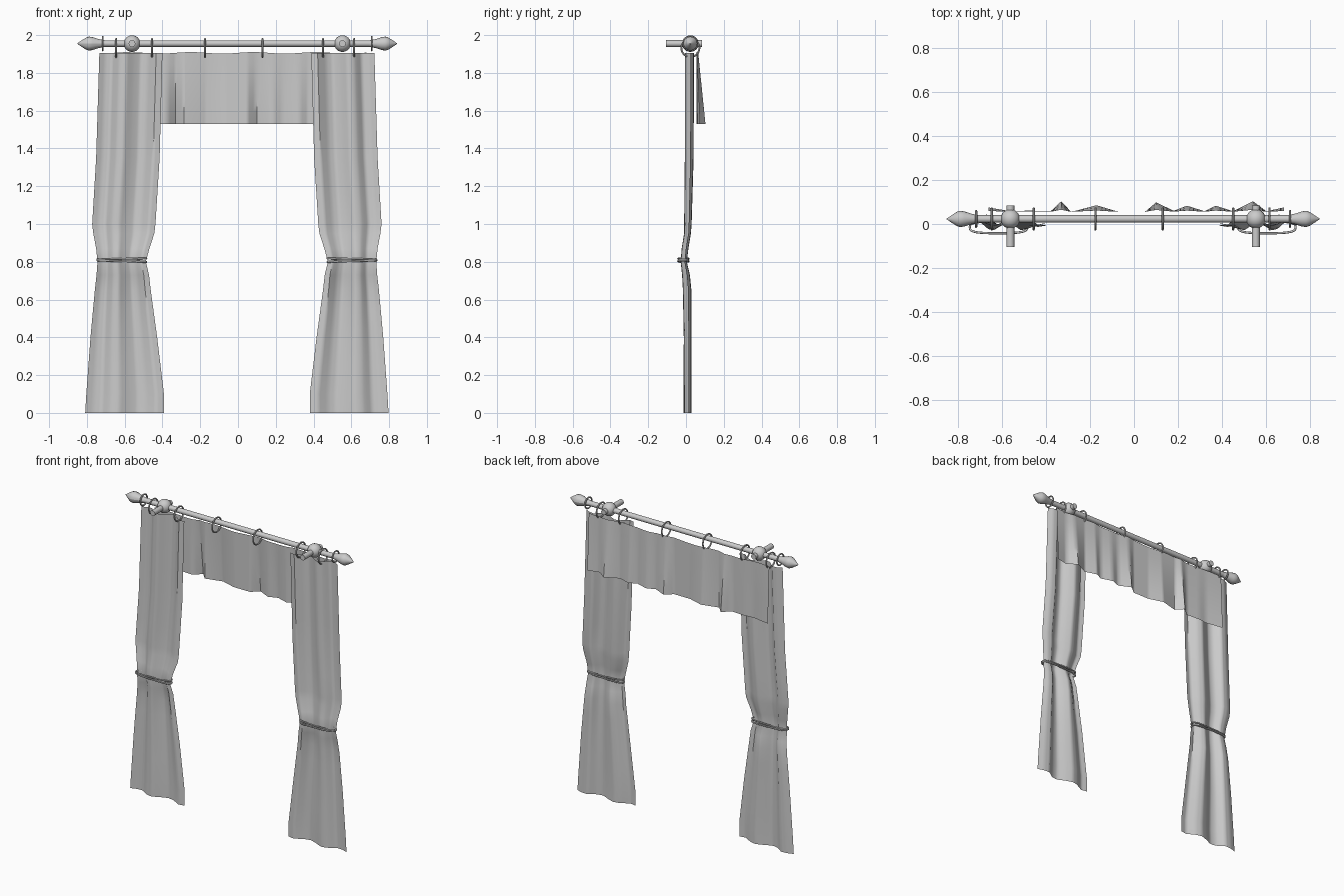
import bpy, math
from mathutils import Vector

if "Cube" in bpy.data.objects:
    bpy.data.objects.remove(bpy.data.objects["Cube"])

ROD_Y, ROD_Z, MID = 0.023, 1.955, -0.004
SIDES = ((-1, "left"), (1, "right"))


def interp(pts, t):
    for a, b in zip(pts, pts[1:]):
        if t <= b[0]:
            f = max(0, (t - a[0]) / (b[0] - a[0]))
            return [u + (v - u) * f for u, v in zip(a[1:], b[1:])]
    return list(pts[-1][1:])


def mesh_obj(name, verts, faces):
    me = bpy.data.meshes.new(name)
    me.from_pydata(verts, [], faces)
    me.update()
    ob = bpy.data.objects.new(name, me)
    bpy.context.collection.objects.link(ob)
    smooth(ob, 50)
    return ob


def smooth(ob, angle=40):
    bpy.ops.object.select_all(action='DESELECT')
    ob.select_set(True)
    bpy.context.view_layer.objects.active = ob
    bpy.ops.object.shade_smooth_by_angle(angle=math.radians(angle))


def grid(name, rows):
    n = len(rows[0])
    faces = [(r * n + i, r * n + i + 1, (r + 1) * n + i + 1, (r + 1) * n + i)
             for r in range(len(rows) - 1) for i in range(n - 1)]
    return mesh_obj(name, [p for row in rows for p in row], faces)


def cylinder(name, r, length, loc, rot, n=16):
    bpy.ops.mesh.primitive_cylinder_add(vertices=n, radius=r, depth=length, location=loc, rotation=rot)
    bpy.context.object.name = name
    smooth(bpy.context.object)


def ring(name, R, r, loc, rot):
    bpy.ops.mesh.primitive_torus_add(major_radius=R, minor_radius=r, major_segments=24,
                                     minor_segments=8, location=loc, rotation=rot)
    bpy.context.object.name = name
    smooth(bpy.context.object)


# Rod
ACROSS = (0, math.pi / 2, 0)
cylinder("rod", 0.017, 1.46, (MID, ROD_Y, ROD_Z), ACROSS)

# Finials, collars and wall brackets at both ends
profile = [(0.70, 0.017), (0.715, 0.02), (0.735, 0.024), (0.765, 0.034), (0.785, 0.037),
           (0.80, 0.032), (0.825, 0.016), (0.847, 0.001)]
for s, side in SIDES:
    rows = [[(MID + s * x, ROD_Y + s * r * math.cos(a), ROD_Z + r * math.sin(a))
             for a in (k * math.tau / 16 for k in range(17))] for x, r in profile]
    grid("finial_" + side, rows)
    ring("collar_" + side, 0.036, 0.005, (MID + s * 0.712, ROD_Y, ROD_Z), ACROSS)
    bx = MID + s * 0.557
    bpy.ops.mesh.primitive_uv_sphere_add(segments=20, ring_count=12, radius=0.044,
                                         location=(bx, ROD_Y, ROD_Z))
    bpy.context.object.name = "bracket_ball_" + side
    smooth(bpy.context.object)
    cylinder("bracket_arm_" + side, 0.018, 0.19, (bx, -0.01, ROD_Z), (math.pi / 2, 0, 0), 12)

# Curtain rings
for i, x in enumerate((-0.645, -0.455, -0.175, 0.13, 0.45, 0.615)):
    ring("curtain_ring_%d" % i, 0.048, 0.005, (x, ROD_Y, 1.932), ACROSS)

# Side curtains: z, outer x, inner x, middle y, fold depth
outline = [(0.0, 0.803, 0.386, 0.008, 0.023), (0.1, 0.797, 0.386, 0.008, 0.023),
           (0.4, 0.775, 0.422, 0.008, 0.022), (0.65, 0.752, 0.456, 0.006, 0.025),
           (0.73, 0.743, 0.465, 0.0, 0.023), (0.80, 0.738, 0.482, -0.012, 0.018),
           (0.87, 0.745, 0.463, -0.005, 0.02), (0.95, 0.76, 0.437, 0.008, 0.02),
           (1.0, 0.766, 0.431, 0.01, 0.022), (1.35, 0.745, 0.409, 0.017, 0.026),
           (1.905, 0.728, 0.394, 0.018, 0.027)]
folds = [(0.0, 0.2), (0.1, 0.8), (0.2, 0.9), (0.32, -0.6), (0.42, -0.9), (0.55, 0.2),
         (0.66, 0.9), (0.76, 0.5), (0.9, -0.9), (1.0, -0.6)]
levels = [o[0] for o in outline] + [0.25, 0.55, 1.15, 1.5, 1.7]
for s, side in SIDES:
    rows = []
    for z in sorted(levels):
        xo, xi, y, d = interp(outline, z)
        rows.append([(-0.006 + s * (xo + (xi - xo) * k / 30), y + d * interp(folds, k / 30)[0], z)
                     for k in range(31)])
    grid("curtain_" + side, rows)

    # Tie-back cords: two flattened loops around each curtain
    for j, (dz, tilt) in enumerate(((0.0, 0.004), (0.013, -0.003))):
        cu = bpy.data.curves.new("tieback", 'CURVE')
        cu.dimensions = '3D'
        cu.bevel_depth, cu.bevel_resolution = 0.005, 2
        sp = cu.splines.new('POLY')
        sp.points.add(31)
        sp.use_cyclic_u = True
        for k, p in enumerate(sp.points):
            a = k * math.tau / 32
            c, w = math.cos(a), math.sin(a)
            p.co = (-0.006 + s * (0.609 + 0.13 * math.copysign(abs(c) ** 0.7, c)),
                    -0.014 + 0.028 * math.copysign(abs(w) ** 0.6, w), 0.803 + dz + tilt * c, 1)
        ob = bpy.data.objects.new("tieback_%s_%d" % (side, j), cu)
        bpy.context.collection.objects.link(ob)

# Valance: folds deepen towards the lower hem
hem = [(-0.66, .075), (-0.54, .055), (-0.48, .062), (-0.38, .056), (-0.33, .103), (-0.285, .055),
       (-0.17, .085), (-0.07, .055), (0.05, .055), (0.10, .098), (0.18, .06), (0.24, .083),
       (0.32, .058), (0.37, .083), (0.45, .058), (0.54, .103), (0.60, .058), (0.68, .075)]
xs = sorted(set([h[0] for h in hem] + [round(-0.66 + 0.02 * k, 3) for k in range(68)]))
rows = []
for k in range(7):
    f = k / 6
    rows.append([(x, 0.055 + (interp(hem, x)[0] - 0.055) * (1 - 0.8 * f),
                  1.53 + f * (0.376 + 0.004 * math.sin(x * 19))) for x in xs])
grid("valance", rows)
